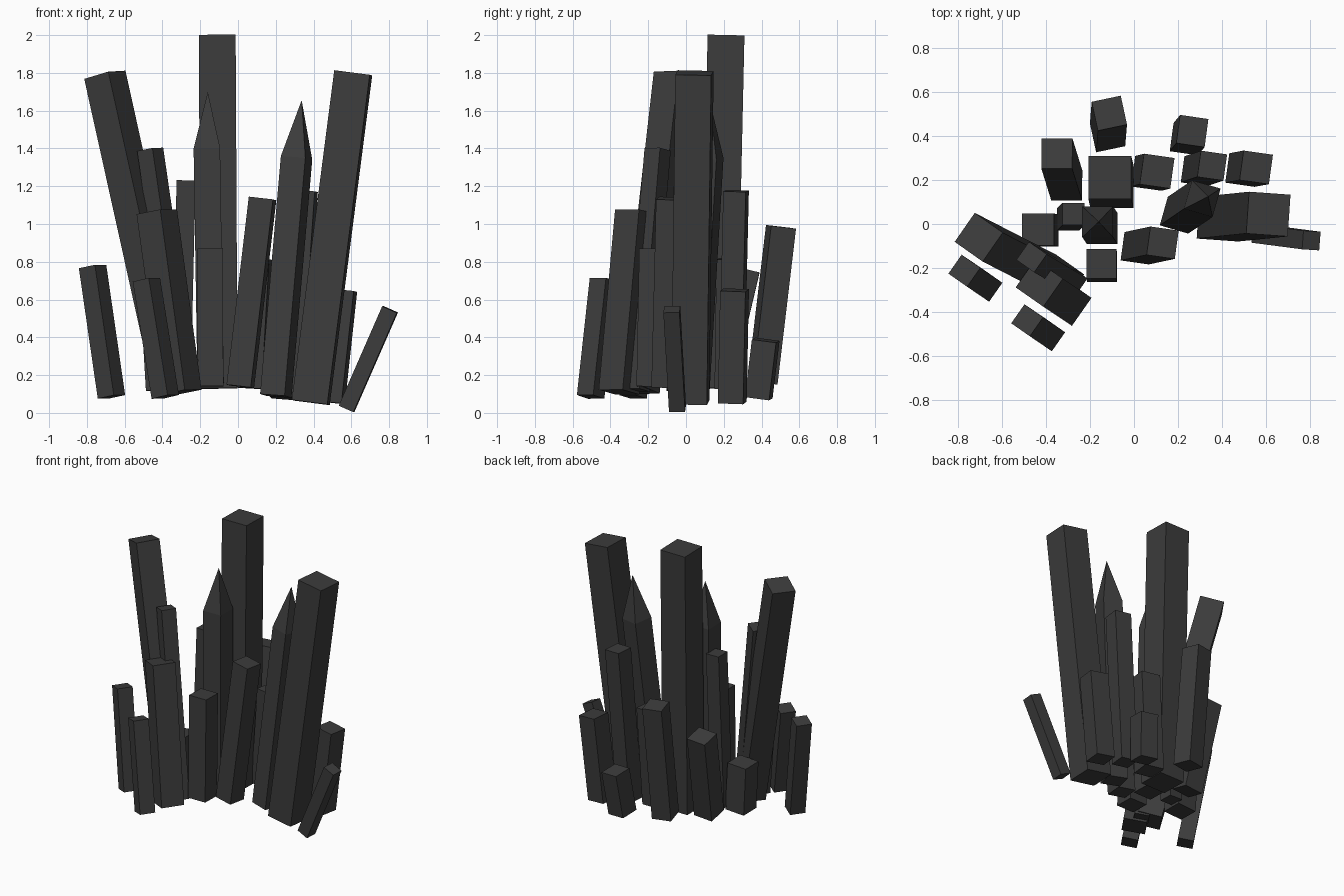
import bpy
import bmesh
from math import radians
from mathutils import Matrix, Vector

default_cube = bpy.data.objects.get("Cube")
if default_cube:
    bpy.data.objects.remove(default_cube, do_unlink=True)

# One dark stone colour for the whole cluster
STONE_COLOUR = (0.045, 0.045, 0.045, 1)
stone = bpy.data.materials.new("dark_stone")
stone.use_nodes = True
stone.diffuse_color = STONE_COLOUR
shader = stone.node_tree.nodes["Principled BSDF"]
shader.inputs["Base Color"].default_value = STONE_COLOUR
shader.inputs["Roughness"].default_value = 0.9


def shaft(name, base, top, width, yaw=0, apex=None):
    """Leaning square column from base centre to top centre, optionally pointed."""
    base, top = Vector(base), Vector(top)
    axis = top - base
    lean = Vector((0, 0, 1)).rotation_difference(axis).to_matrix()
    turn = lean @ Matrix.Rotation(radians(yaw), 3, "Z")
    half = width / 2
    corners = [turn @ Vector((sx * half, sy * half, 0))
               for sx, sy in ((-1, -1), (1, -1), (1, 1), (-1, 1))]
    bm = bmesh.new()
    lower = [bm.verts.new(base + c) for c in corners]
    upper = [bm.verts.new(top + c) for c in corners]
    tip = bm.verts.new(apex) if apex else None
    bm.faces.new(lower[::-1])
    if not tip:
        bm.faces.new(upper)
    for i in range(4):
        j = (i + 1) % 4
        bm.faces.new((lower[i], lower[j], upper[j], upper[i]))
        if tip:
            bm.faces.new((upper[i], upper[j], tip))
    bmesh.ops.recalc_face_normals(bm, faces=bm.faces)
    mesh = bpy.data.meshes.new(name)
    bm.to_mesh(mesh)
    bm.free()
    mesh.materials.append(stone)
    column = bpy.data.objects.new(name, mesh)
    bpy.context.collection.objects.link(column)
    return column


LEFT_YAW = -35
RIGHT_YAW = -8

# Central columns
shaft("centre_tall_column", (-.1, .17, .13), (-.11, .212, 2), .195)
shaft("centre_spire", (-.145, -.02, .16), (-.165, .01, 1.4), .14,
      apex=(-.16, .01, 1.7))
shaft("centre_front_column", (-.145, -.195, .14), (-.148, -.18, .87), .135)
shaft("centre_thin_column", (-.3, .02, .14), (-.275, .045, 1.23), .1)
shaft("centre_leaning_column", (.012, -.11, .14), (.13, -.085, 1.135), .13, RIGHT_YAW)

# Left fan, leaning outwards
shaft("left_tall_column", (-.335, -.25, .12), (-.705, -.06, 1.79), .16, LEFT_YAW)
shaft("left_thin_column", (-.28, -.26, .12), (-.465, -.15, 1.395), .1, LEFT_YAW)
shaft("left_medium_column", (-.3, -.355, .11), (-.43, -.268, 1.065), .155, LEFT_YAW)
shaft("left_outer_column", (-.67, -.28, .085), (-.77, -.212, .775), .105, LEFT_YAW)
shaft("left_front_column", (-.385, -.505, .085), (-.485, -.437, .705), .105, LEFT_YAW)
shaft("left_low_column", (-.415, -.03, .12), (-.435, -.025, .46), .145)

# Right fan, leaning outwards
shaft("right_tall_column", (.385, .022, .055), (.61, .045, 1.8), .19, RIGHT_YAW / 2)
shaft("right_spire", (.2, .04, .09), (.31, .115, 1.35), .135, 2 * RIGHT_YAW,
      apex=(.337, .125, 1.655))
shaft("right_thin_column", (.28, .24, .11), (.355, .265, 1.175), .12, RIGHT_YAW)
shaft("right_medium_column", (.49, .245, .055), (.555, .257, .65), .135, RIGHT_YAW)
shaft("right_outer_stub", (.575, -.045, .022), (.805, -.075, .548), .085, RIGHT_YAW / 2)

# Rear columns
shaft("rear_left_column", (-.305, .175, .14), (-.35, .32, .755), .14)
shaft("rear_centre_column", (-.12, .405, .16), (-.112, .503, .985), .135, 12)
shaft("rear_inner_column", (.065, .23, .13), (.105, .24, .815), .14, RIGHT_YAW)
shaft("rear_right_stub", (.235, .385, .08), (.265, .422, .385), .13, RIGHT_YAW)
